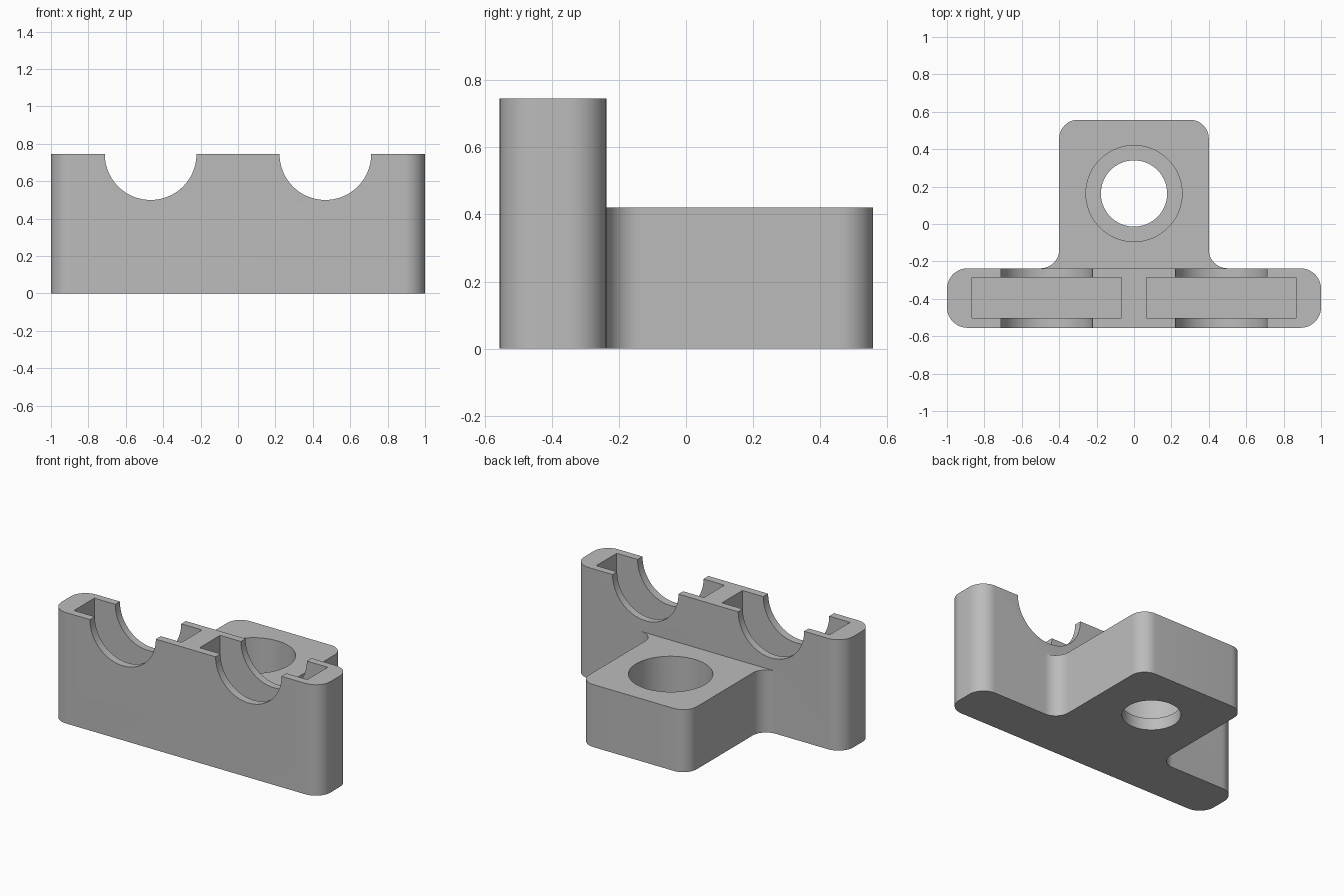
import bpy, bmesh, math
from mathutils import Matrix

cube = bpy.data.objects.get("Cube")
if cube:
    bpy.data.objects.remove(cube, do_unlink=True)

grey = bpy.data.materials.new("plain grey")
grey.use_nodes = True
colour = (0.5, 0.5, 0.5, 1)
grey.diffuse_color = colour
grey.node_tree.nodes["Principled BSDF"].inputs["Base Color"].default_value = colour

FRONT, WALL_BACK, BACK = -0.555, -0.237, 0.557
WALL_TOP, SHELF_TOP = 0.745, 0.42


def make_object(name, bm):
    bmesh.ops.recalc_face_normals(bm, faces=bm.faces)
    mesh = bpy.data.meshes.new(name)
    bm.to_mesh(mesh)
    bm.free()
    mesh.materials.append(grey)
    ob = bpy.data.objects.new(name, mesh)
    bpy.context.collection.objects.link(ob)
    return ob


def arc(cx, cy, r, start, end, steps=12):
    angles = [math.radians(start + (end - start) * i / steps) for i in range(steps + 1)]
    return [(cx + r * math.cos(a), cy + r * math.sin(a)) for a in angles]


def prism(name, outline, z0, z1):
    bm = bmesh.new()
    face = bm.faces.new([bm.verts.new((x, y, z0)) for x, y in outline])
    top = bmesh.ops.extrude_face_region(bm, geom=[face])["geom"]
    bmesh.ops.translate(bm, vec=(0, 0, z1 - z0),
                        verts=[v for v in top if isinstance(v, bmesh.types.BMVert)])
    return make_object(name, bm)


def cylinder(name, centre, radius, depth, along_y=False):
    bm = bmesh.new()
    turn = Matrix.Rotation(math.pi / 2 if along_y else 0, 4, 'X')
    bmesh.ops.create_cone(bm, cap_ends=True, segments=96, radius1=radius, radius2=radius,
                          depth=depth, matrix=Matrix.Translation(centre) @ turn)
    return make_object(name, bm)


def combine(target, tool, operation):
    mod = target.modifiers.new(operation.lower(), 'BOOLEAN')
    mod.operation = operation
    mod.solver = 'EXACT'
    mod.object = tool
    bpy.context.view_layer.objects.active = target
    bpy.ops.object.modifier_apply(modifier=mod.name)
    bpy.data.objects.remove(tool, do_unlink=True)


def mirrored(right_half):
    return right_half + [(-x, y) for x, y in reversed(right_half)]


# Upright wall with rounded vertical corners
r = 0.11
wall = mirrored(arc(1 - r, FRONT + r, r, -90, 0) + arc(1 - r, WALL_BACK - r, r, 0, 90))
bracket = prism("bracket", wall, 0, WALL_TOP)

# Rear shelf with rounded outer corners and fillets where it meets the wall
f = 0.1
shelf = mirrored([(0.4 + f, WALL_BACK - 0.02)]
                 + arc(0.4 + f, WALL_BACK + f, f, 270, 180)
                 + arc(0.4 - f, BACK - f, f, 0, 90))
combine(bracket, prism("shelf", shelf, 0, SHELF_TOP), 'UNION')

# Half-round saddles and rectangular pockets in the wall top
for side in (-1, 1):
    cx = side * 0.467
    pocket = [(cx - 0.4, -0.503), (cx + 0.4, -0.503), (cx + 0.4, -0.286), (cx - 0.4, -0.286)]
    combine(bracket, prism("pocket_cutter", pocket, 0.345, 1), 'DIFFERENCE')
    combine(bracket, cylinder("saddle_cutter", (cx, -0.4, WALL_TOP), 0.245, 0.6, True),
            'DIFFERENCE')

# Stepped bolt hole through the shelf
combine(bracket, cylinder("bolt_hole_cutter", (0, 0.163, 0.2), 0.177, 1), 'DIFFERENCE')
combine(bracket, cylinder("counterbore_cutter", (0, 0.163, 0.58), 0.257, 1), 'DIFFERENCE')

# Smooth the curved walls, keep edges crisp
bpy.ops.object.select_all(action='DESELECT')
bracket.select_set(True)
bpy.context.view_layer.objects.active = bracket
bpy.ops.object.shade_smooth_by_angle(angle=math.radians(30))
